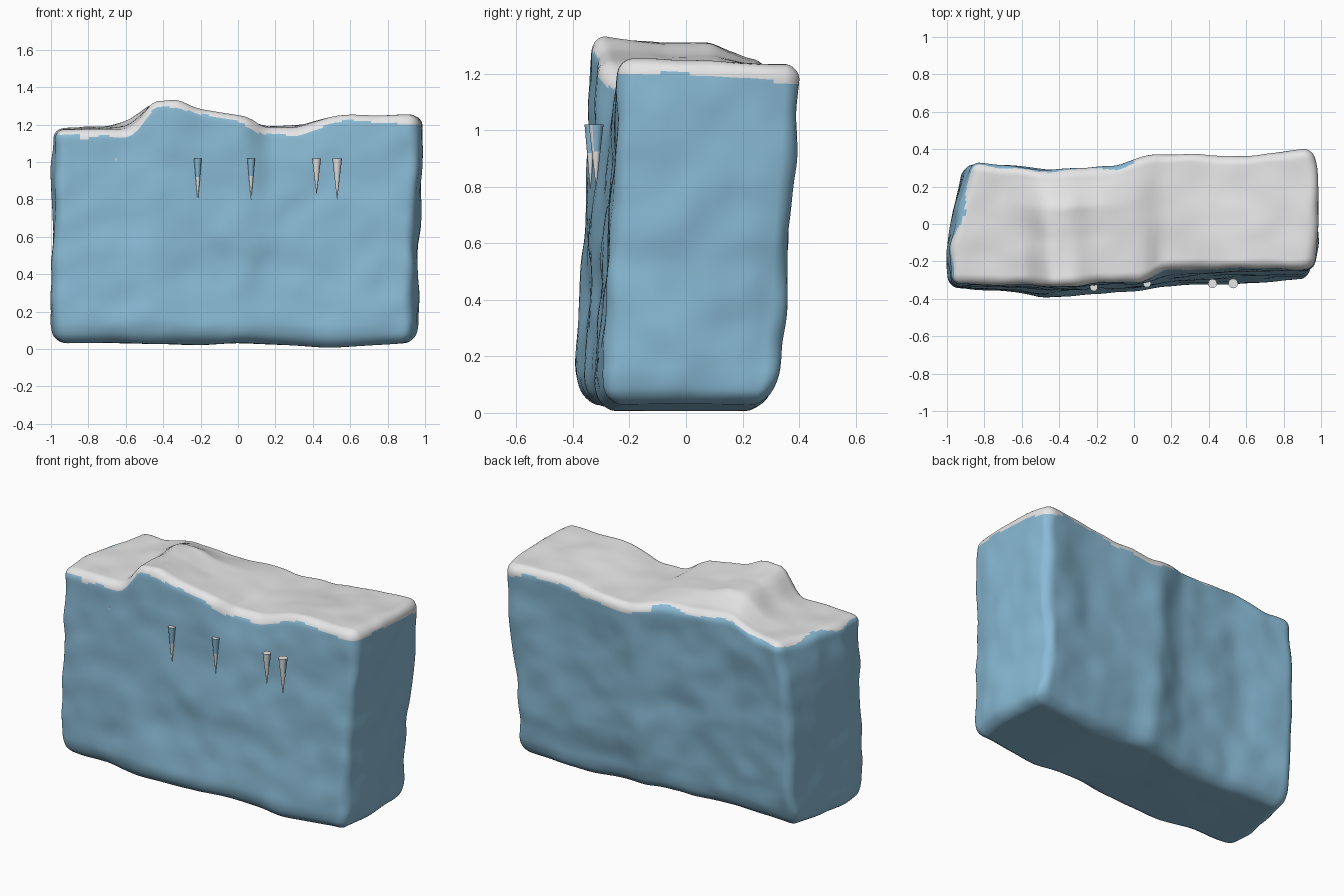
import bpy, bmesh
from mathutils import Vector, noise

cube = bpy.data.objects.get("Cube")
if cube:
    bpy.data.objects.remove(cube, do_unlink=True)


def material(name, color):
    m = bpy.data.materials.new(name)
    m.use_nodes = True
    m.diffuse_color = (*color, 1)
    m.node_tree.nodes["Principled BSDF"].inputs["Base Color"].default_value = (*color, 1)
    return m


ICE = material("ice blue", (0.25, 0.49, 0.66))
SNOW = material("snow white", (0.80, 0.80, 0.81))


def lerp(a, b, t):
    return a + (b - a) * t


def profile(points, soft=0.03):
    """Piecewise curve through the points, softened at the corners."""
    def sharp(x):
        if x <= points[0][0]:
            return points[0][1]
        for (x0, y0), (x1, y1) in zip(points, points[1:]):
            if x <= x1:
                return lerp(y0, y1, (x - x0) / (x1 - x0))
        return points[-1][1]
    return lambda x: sum(sharp(x + k * soft) for k in (-1, -0.5, 0, 0.5, 1)) / 5


# Outline curves of the block
top_front = profile([(-.97, 1.17), (-.58, 1.18), (-.53, 1.23), (-.47, 1.335), (-.32, 1.34),
                     (-.2, 1.285), (.05, 1.25), (.13, 1.185), (.32, 1.19), (.5, 1.25), (.95, 1.255)])
top_back = profile([(-.9, 1.18), (-.7, 1.19), (-.5, 1.25), (-.3, 1.23), (0, 1.21),
                    (.15, 1.18), (.4, 1.2), (.7, 1.23), (.95, 1.225)])
top_hump = profile([(0, 0), (.4, .005), (.67, .04), (.9, 0)])
bottom = profile([(-.95, .03), (-.7, .035), (-.2, .02), (0, .035), (.3, .02), (.5, .006), (.9, .03)])
front_high = profile([(-.95, -.32), (-.6, -.31), (-.42, -.345), (-.2, -.315), (.03, -.31),
                      (.15, -.245), (.9, -.23)])
front_mid = profile([(-.95, -.335), (-.48, -.36), (-.2, -.335), (.05, -.335), (.25, -.3), (.9, -.265)])
front_low = profile([(-.95, -.34), (-.75, -.36), (-.48, -.39), (-.2, -.37), (0, -.36),
                     (.15, -.33), (.9, -.315)])
back = profile([(-.9, .335), (-.65, .315), (-.5, .29), (-.1, .31), (.1, .375),
                (.25, .365), (.65, .37), (.9, .4)])
back_lean = profile([(0, -.08), (.3, -.045), (.6, -.03), (1.2, 0)])
left_side = profile([(-.3, -.98), (-.15, -.995), (.1, -.965), (.33, -.91)])
left_lean = profile([(.7, 0), (1.0, .01), (1.2, .03)])
right_side = profile([(-.32, .965), (-.2, .985), (-.05, .995), (.2, .98), (.36, .95)])
right_lean = profile([(.1, -.03), (.5, -.03), (.8, -.01), (1.1, 0)])

HALF = Vector((1.0, 0.35, 0.62))
RADIUS = 0.055


def rounded(co):
    """Point of a unit cube moved to a rounded box, returned in unit range."""
    p = Vector([c * (1.25 - 0.25 * c * c) * h for c, h in zip(co, HALF)])
    core = Vector([max(-h + RADIUS, min(h - RADIUS, c)) for c, h in zip(p, HALF)])
    d = p - core
    if d.length > 0:
        # Keep the flat sides flat and round only the edges
        p = core + d.normalized() * min(RADIUS, max(abs(c) for c in d))
    return [c / h for c, h in zip(p, HALF)]


def shape(co):
    """Returns the finished point and its depth below the top surface."""
    a, b, c = rounded(co)
    y0, t = b * HALF.y, (c + 1) / 2
    height, s = t * 1.22, (b + 1) / 2
    x = lerp(left_side(y0) + left_lean(height) * s, right_side(y0) + right_lean(height), (a + 1) / 2)
    if t > 0.5:
        front = lerp(front_mid(x), front_high(x), t * 2 - 1)
    else:
        front = lerp(front_low(x), front_mid(x), t * 2)
    y = lerp(front, back(x) + back_lean(height), s)
    crest = lerp(top_front(x), top_back(x), s) + top_hump(s) * max(0, 1 - abs(x + 0.33) / 0.4)
    z = lerp(bottom(x), crest, t)
    # Draw the foot of the block in
    foot = max(0, 1 - t / 0.1) ** 2
    p = Vector((x * (1 - 0.025 * foot), y * (1 - 0.12 * foot), z))
    lump = noise.noise_vector(p * 3.1) * 0.018 + noise.noise_vector(p * 7) * 0.009
    lump.z *= 0.7 * min(1, z * 8)
    return p + lump, crest - z


# Ice block with a snow covered top
bm = bmesh.new()
bmesh.ops.create_cube(bm, size=2)
bmesh.ops.subdivide_edges(bm, edges=bm.edges[:], cuts=65, use_grid_fill=True)
depth = {}
for v in bm.verts:
    v.co, depth[v] = shape(v.co)
bm.normal_update()
for f in bm.faces:
    mid = f.calc_center_median()
    limit = 0.042 + 0.025 * noise.noise(mid * 6)
    if mid.x > 0.85:
        limit += 0.015
    elif mid.x < -0.85 or (mid.y > 0.25 and mid.x < 0):
        limit -= 0.024
    f.material_index = int(sum(depth[v] for v in f.verts) / len(f.verts) < limit)
    f.smooth = True
mesh = bpy.data.meshes.new("ice_block")
bm.to_mesh(mesh)
bm.free()
mesh.materials.append(ICE)
mesh.materials.append(SNOW)
block = bpy.data.objects.new("ice_block", mesh)
bpy.context.collection.objects.link(block)


# Icicles along the front
def icicle(name, x, y, tip, radius, frosted):
    high = 1.02
    bm = bmesh.new()
    bmesh.ops.create_cone(bm, cap_ends=True, segments=12, radius1=0.001, radius2=radius,
                          depth=high - tip)
    bmesh.ops.bisect_plane(bm, geom=bm.verts[:] + bm.edges[:] + bm.faces[:],
                           plane_co=(0, 0, 0.015), plane_no=(0, 0, 1))
    bm.normal_update()
    for f in bm.faces:
        n = f.normal
        is_tip = f.calc_center_median().z < 0.015
        f.material_index = int(n.z > 0.9 or is_tip or (frosted and n.y < -0.3))
        f.smooth = abs(n.z) < 0.9
    mesh = bpy.data.meshes.new(name)
    bm.to_mesh(mesh)
    bm.free()
    mesh.materials.append(ICE)
    mesh.materials.append(SNOW)
    ob = bpy.data.objects.new(name, mesh)
    ob.location = (x, y, (high + tip) / 2)
    bpy.context.collection.objects.link(ob)


for i, (x, y, tip, radius, frosted) in enumerate([
        (-.65, -.312, .85, .016, True), (-.215, -.338, .79, .021, False),
        (.07, -.318, .80, .021, False), (.42, -.318, .83, .024, True),
        (.53, -.318, .80, .026, True)]):
    icicle(f"icicle_{i + 1}", x, y, tip, radius, frosted)
